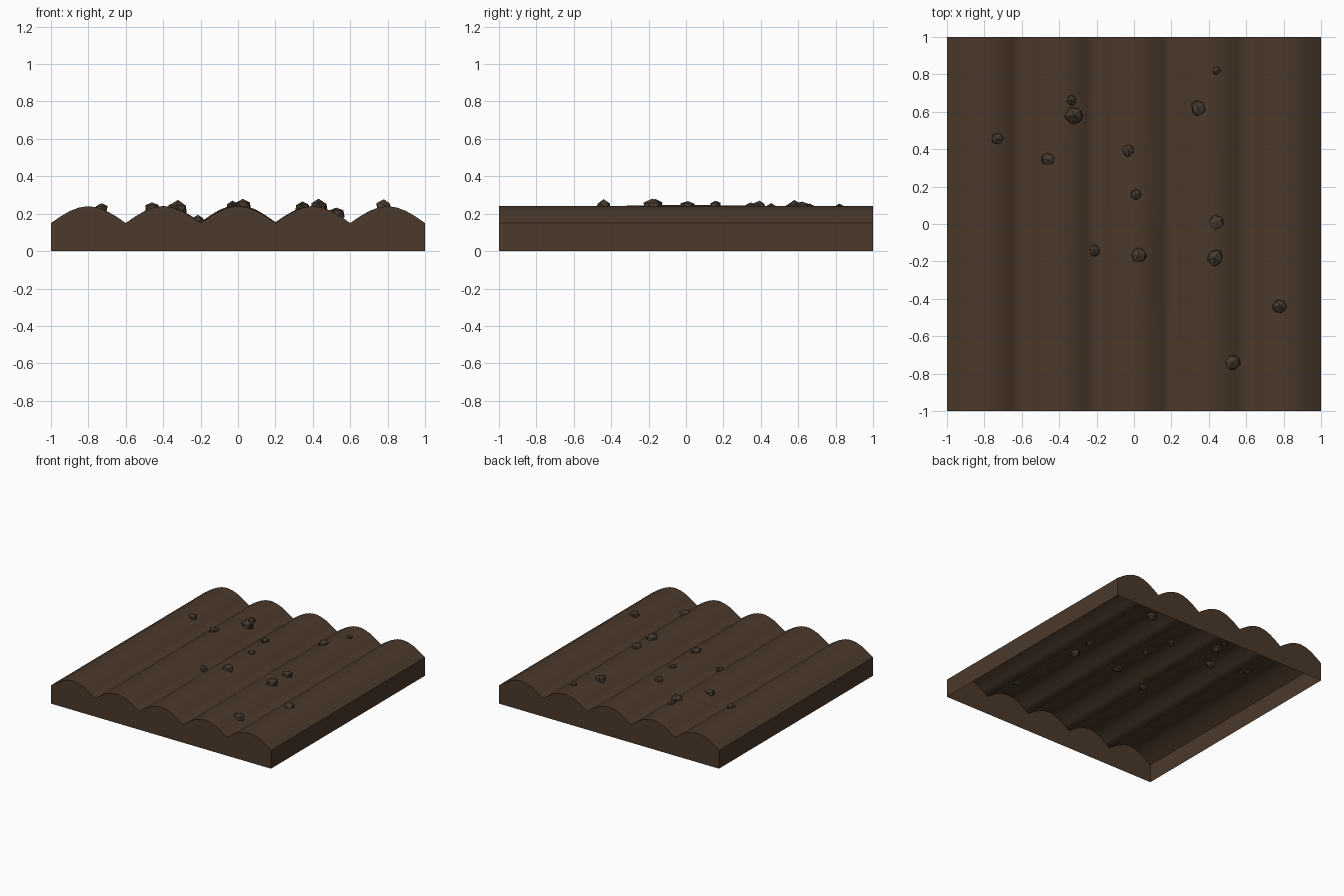
import bpy, bmesh, math, random
from mathutils import Vector

if "Cube" in bpy.data.objects:
    bpy.data.objects.remove(bpy.data.objects["Cube"])

random.seed(7)


def material(name, rgb):
    m = bpy.data.materials.new(name)
    m.diffuse_color = (*rgb, 1)
    m.use_nodes = True
    m.node_tree.nodes["Principled BSDF"].inputs["Base Color"].default_value = m.diffuse_color
    return m


soil = material("brown soil", (0.070, 0.041, 0.024))
stone = material("dark clod", (0.060, 0.042, 0.028))


def height(x, y):
    """Five rounded furrow ridges, swelling slightly near the middle."""
    ridge = abs(math.sin(math.pi * (x + 1) / 0.4))
    swell = 0.007 * math.exp(-(x * x + y * y) / 0.1)
    return 0.15 + 0.09 * ridge + swell


def add_object(name, bm, mat):
    mesh = bpy.data.meshes.new(name)
    bm.to_mesh(mesh)
    bm.free()
    mesh.materials.append(mat)
    obj = bpy.data.objects.new(name, mesh)
    bpy.context.collection.objects.link(obj)
    return obj


# Smooth ridged ground surface
NX, NY = 40, 20
bm = bmesh.new()
bmesh.ops.create_grid(bm, x_segments=NX, y_segments=NY, size=1)
for v in bm.verts:
    v.co.z = height(v.co.x, v.co.y)
for f in bm.faces:
    f.smooth = True
border = [e for e in bm.edges if e.is_boundary]

# Flat side walls dropped from the rim, leaving the underside open
for e in border:
    e.smooth = False
walls = bmesh.ops.extrude_edge_only(bm, edges=border)["geom"]
for g in walls:
    if isinstance(g, bmesh.types.BMVert):
        g.co.z = 0
    elif isinstance(g, bmesh.types.BMFace):
        g.smooth = False
bmesh.ops.recalc_face_normals(bm, faces=bm.faces)
if max(bm.faces, key=lambda f: f.calc_center_median().z).normal.z < 0:
    bmesh.ops.reverse_faces(bm, faces=bm.faces)
add_object("ploughed_ground", bm, soil)

# Faceted clods half sunk in the ridges: x, y, radius
CLODS = [
    (0.44, 0.82, 0.025), (0.345, 0.62, 0.044), (-0.335, 0.66, 0.031),
    (-0.32, 0.58, 0.052), (-0.73, 0.455, 0.034), (-0.46, 0.345, 0.037),
    (-0.03, 0.395, 0.037), (0.01, 0.155, 0.031), (0.44, 0.01, 0.042),
    (-0.215, -0.14, 0.037), (0.025, -0.165, 0.047), (0.43, -0.18, 0.049),
    (0.78, -0.44, 0.042), (0.525, -0.74, 0.045),
]
for i, (x, y, r) in enumerate(CLODS, 1):
    bm = bmesh.new()
    bmesh.ops.create_icosphere(bm, subdivisions=1, radius=r)
    for v in bm.verts:
        v.co *= random.uniform(0.85, 1.15)
        v.co.z *= 0.85
    clod = add_object(f"clod_{i}", bm, stone)
    clod.location = Vector((x, y, height(x, y)))
    clod.rotation_euler.z = random.uniform(0, math.tau)
